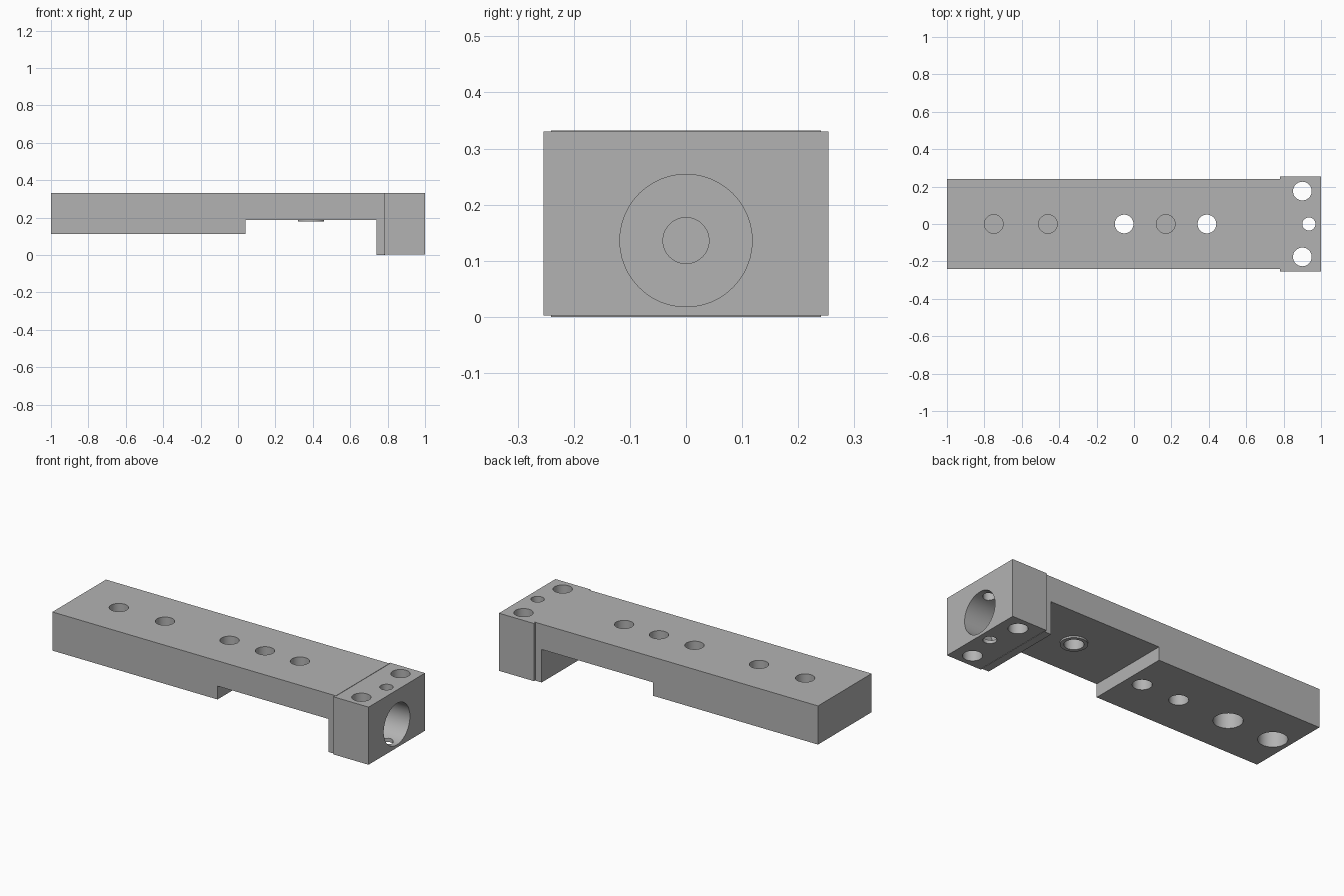
import bpy, bmesh
from mathutils import Matrix

if "Cube" in bpy.data.objects:
    bpy.data.objects.remove(bpy.data.objects["Cube"], do_unlink=True)

grey = bpy.data.materials.new("light_grey")
colour = (0.45, 0.45, 0.45, 1)
grey.diffuse_color = colour
grey.use_nodes = True
grey.node_tree.nodes["Principled BSDF"].inputs["Base Color"].default_value = colour


def add_object(name, bm):
    bmesh.ops.recalc_face_normals(bm, faces=bm.faces)
    mesh = bpy.data.meshes.new(name)
    bm.to_mesh(mesh)
    bm.free()
    mesh.materials.append(grey)
    obj = bpy.data.objects.new(name, mesh)
    bpy.context.collection.objects.link(obj)
    return obj


def extruded(name, profile, half_width):
    """Side profile in x and z, extruded across y."""
    bm = bmesh.new()
    face = bm.faces.new([bm.verts.new((x, -half_width, z)) for x, z in profile])
    ext = bmesh.ops.extrude_face_region(bm, geom=[face])
    verts = [v for v in ext["geom"] if isinstance(v, bmesh.types.BMVert)]
    bmesh.ops.translate(bm, verts=verts, vec=(0, 2 * half_width, 0))
    return add_object(name, bm)


def cylinder(name, radius, start, end, axis, a, b=0):
    """Axis Z: a, b are x, y. Axis X: a, b are y, z."""
    bm = bmesh.new()
    mid = (start + end) / 2
    if axis == "Z":
        matrix = Matrix.Translation((a, b, mid))
    else:
        matrix = Matrix.Translation((mid, a, b)) @ Matrix.Rotation(1.5707963, 4, "Y")
    bmesh.ops.create_cone(bm, cap_ends=True, segments=48, radius1=radius,
                          radius2=radius, depth=end - start, matrix=matrix)
    return add_object(name, bm)


def drill(body, cutters):
    """Cut the holes for good, then drop the cutters."""
    for cutter in cutters:
        cutter.hide_render = True
        mod = body.modifiers.new("hole", "BOOLEAN")
        mod.operation = "DIFFERENCE"
        mod.solver = "EXACT"
        mod.object = cutter
    bpy.ops.object.select_all(action="DESELECT")
    bpy.context.view_layer.objects.active = body
    body.select_set(True)
    for mod in list(body.modifiers):
        bpy.ops.object.modifier_apply(modifier=mod.name)
    for cutter in cutters:
        bpy.data.objects.remove(cutter, do_unlink=True)
    bpy.ops.object.shade_smooth_by_angle(angle=0.5)


TOP, HEEL, THIN = 0.332, 0.112, 0.188

# Arm: thick heel, thin middle and a down-turned flange
arm = extruded("arm", [(-1, HEEL), (0.04, HEEL), (0.04, THIN), (0.74, THIN),
                       (0.74, 0), (0.785, 0), (0.785, TOP), (-1, TOP)], 0.241)
cuts = [cylinder("cut", 0.05, -0.1, 0.5, "Z", x) for x in (-0.053, 0.39)]
cuts += [cylinder("cut", 0.05, low, 0.5, "Z", x)
         for x, low in ((-0.75, 0.18), (-0.46, 0.18), (0.17, 0.23))]
cuts += [cylinder("cut", r, 0, 0.26, "Z", x)
         for x, r in ((-0.9, 0.075), (-0.61, 0.075), (-0.29, 0.05))]
drill(arm, cuts)

# Raised collar under the thin middle
collar = cylinder("collar", 0.07, 0.178, THIN + 0.002, "Z", 0.39)
drill(collar, [cylinder("cut", 0.05, 0, 0.5, "Z", 0.39)])

# End block with bolt holes, pin hole and stepped bore
block = extruded("end_block", [(0.78, 0.002), (1, 0.002), (1, 0.33), (0.78, 0.33)], 0.254)
cuts = [cylinder("cut", 0.05, -0.2, 0.5, "Z", 0.9, y) for y in (-0.176, 0.176)]
cuts += [cylinder("cut", 0.035, -0.2, 0.5, "Z", 0.935),
         cylinder("cut", 0.118, 0.83, 1.2, "X", 0, 0.136),
         cylinder("cut", 0.041, 0.79, 1.1, "X", 0, 0.136)]
drill(block, cuts)
